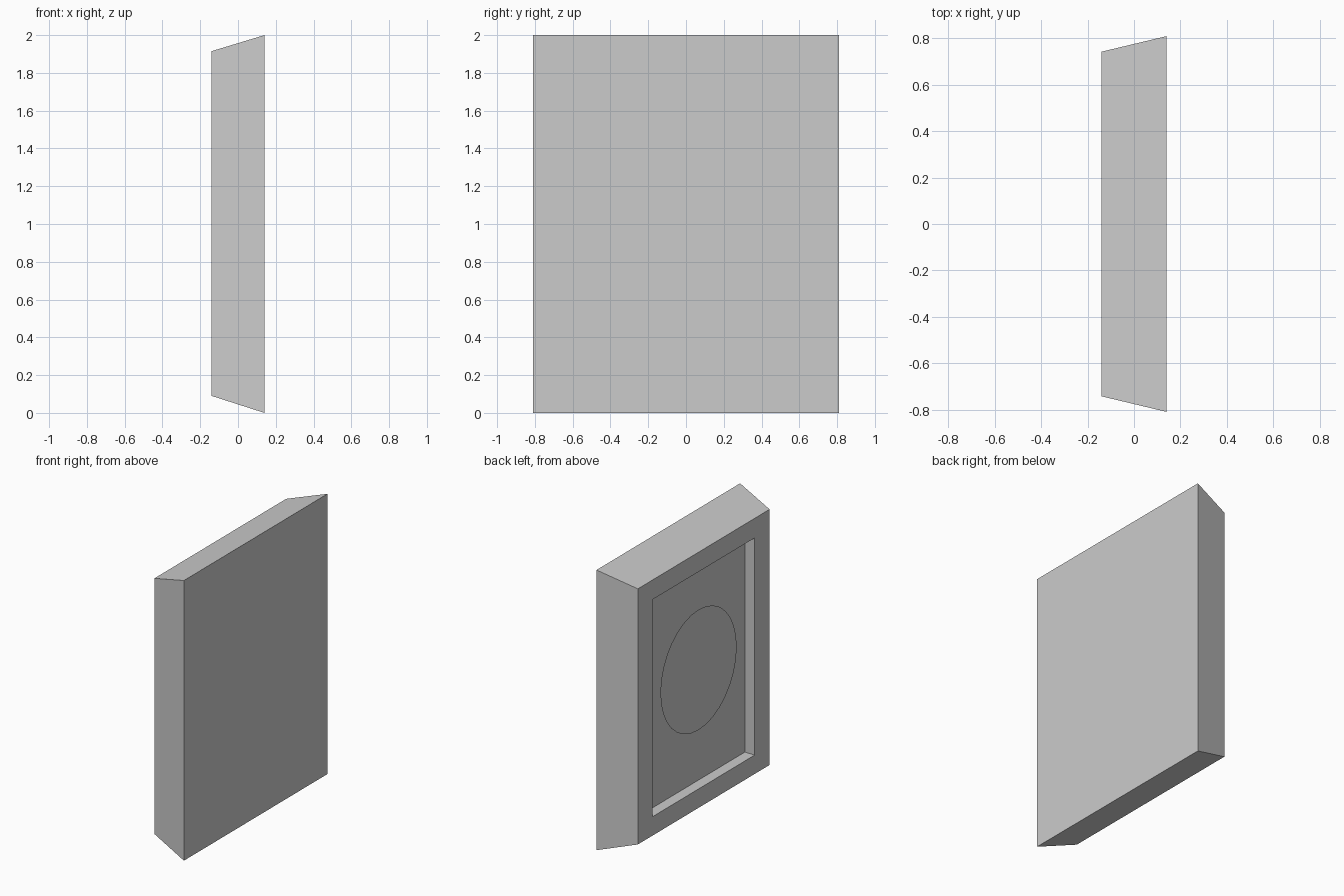
import bpy, bmesh
from math import pi

if "Cube" in bpy.data.objects:
    bpy.data.objects.remove(bpy.data.objects["Cube"])

# Nested rectangles of the frame: x, half width in y, bottom z, top z
RINGS = [
    (0.14, 0.81, 0.0, 2.0),        # back outline
    (-0.14, 0.743, 0.09, 1.915),   # front outline, tapered in
    (-0.14, 0.575, 0.225, 1.775),  # recess opening
    (-0.062, 0.575, 0.225, 1.775), # recess floor
]


def add_object(name, bm):
    bmesh.ops.recalc_face_normals(bm, faces=bm.faces)
    mesh = bpy.data.meshes.new(name)
    bm.to_mesh(mesh)
    bm.free()
    obj = bpy.data.objects.new(name, mesh)
    bpy.context.collection.objects.link(obj)
    return obj


# Tapered frame with recessed panel
bm = bmesh.new()
loops = []
for x, w, lo, hi in RINGS:
    loops.append([bm.verts.new((x, y, z))
                  for y, z in ((-w, lo), (w, lo), (w, hi), (-w, hi))])
for a, b in zip(loops, loops[1:]):
    for i in range(4):
        j = (i + 1) % 4
        bm.faces.new((a[i], a[j], b[j], b[i]))
bm.faces.new(loops[0])
bm.faces.new(loops[-1])
add_object("tapered_frame", bm)

# Flat round disc set in the recess, facing -x
bm = bmesh.new()
bmesh.ops.create_circle(bm, cap_ends=True, radius=0.43, segments=32)
disc = add_object("round_disc", bm)
disc.rotation_euler = (0, -pi / 2, 0)
disc.location = (-0.099, 0, 1.042)
